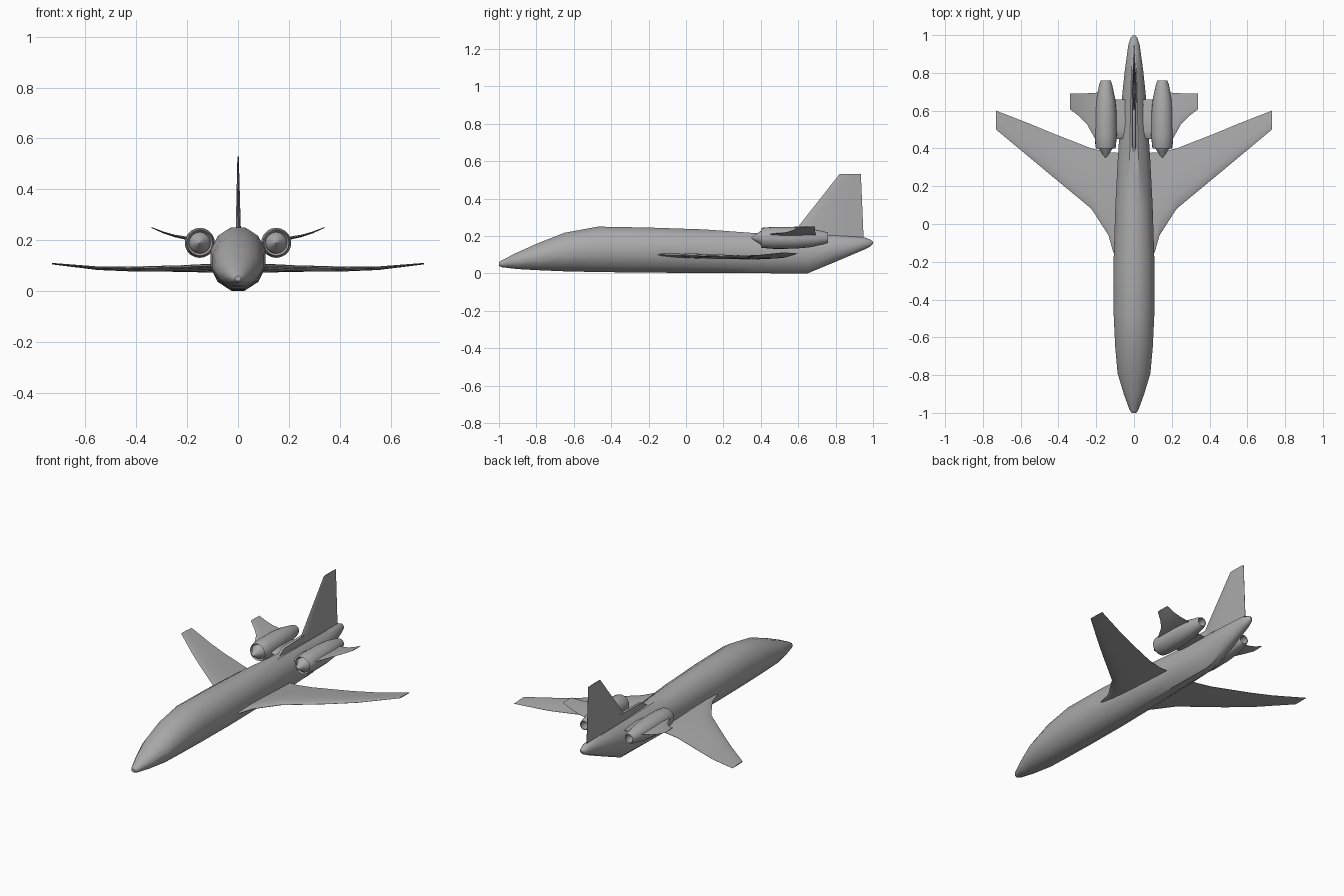
import bpy, bmesh, math

if "Cube" in bpy.data.objects:
    bpy.data.objects.remove(bpy.data.objects["Cube"])

grey = bpy.data.materials.new("light grey")
grey.diffuse_color = (0.4, 0.4, 0.4, 1)
grey.use_nodes = True
grey.node_tree.nodes["Principled BSDF"].inputs["Base Color"].default_value = grey.diffuse_color


def loft(name, rings, mirror=False, closed=False, angle=40):
    """Skin a list of equal-length point rings; cap the ends unless closed."""
    bm = bmesh.new()
    vs = [[bm.verts.new(p) for p in r] for r in rings]
    n = len(vs[0])
    pairs = list(zip(vs, vs[1:]))
    if closed:
        pairs.append((vs[-1], vs[0]))
    for a, b in pairs:
        for i in range(n):
            j = (i + 1) % n
            bm.faces.new((a[i], a[j], b[j], b[i]))
    if not closed:
        bm.faces.new(vs[0])
        bm.faces.new(vs[-1])
    bmesh.ops.recalc_face_normals(bm, faces=bm.faces)
    me = bpy.data.meshes.new(name)
    bm.to_mesh(me)
    bm.free()
    me.materials.append(grey)
    ob = bpy.data.objects.new(name, me)
    bpy.context.collection.objects.link(ob)
    if mirror:
        ob.modifiers.new("mirror", "MIRROR").use_mirror_merge = False
    bpy.ops.object.select_all(action='DESELECT')
    ob.select_set(True)
    bpy.context.view_layer.objects.active = ob
    bpy.ops.object.shade_smooth_by_angle(angle=math.radians(angle))
    return ob


def oval(cx, y, cz, rx, rz, n, start=0.0):
    return [(cx + rx * math.cos(start + 2 * math.pi * i / n), y,
             cz + rz * math.sin(start + 2 * math.pi * i / n)) for i in range(n)]


# thin aerofoil outline: chord fraction, thickness fraction
FOIL = [(0, 0), (.04, .5), (.2, .95), (.45, 1), (.75, .5), (1, .08),
        (1, -.08), (.75, -.4), (.45, -.8), (.2, -.8), (.04, -.45)]


def wing_rings(sections):
    return [[(x, le + c * (te - le), zl + c * (zt - zl) + t * th) for c, t in FOIL]
            for x, le, te, zl, zt, th in sections]


# fuselage: y, half width, bottom, top
hull = [(-1, .012, .04, .06), (-.985, .024, .033, .07), (-.9, .056, .023, .113),
        (-.79, .09, .017, .162), (-.65, .103, .011, .217), (-.47, .112, .007, .25),
        (-.2, .112, .004, .245), (.1, .102, .002, .235), (.36, .088, .001, .216),
        (.65, .068, .0, .207), (.8, .052, .062, .202), (.95, .031, .126, .194),
        (.985, .019, .143, .181), (1, .006, .158, .17)]
loft("fuselage", [oval(0, y, (b + t) / 2, w, (t - b) / 2 / math.sin(math.radians(75)), 12,
                       math.radians(15)) for y, w, b, t in hull], angle=35)

# main wings: x, leading y, trailing y, leading z, trailing z, half thickness
loft("main_wing", wing_rings([
    (.03, -.20, .375, .1, .075, .012), (.11, -.15, .378, .1, .075, .012),
    (.135, -.06, .38, .099, .075, .013), (.225, .08, .40, .094, .077, .012),
    (.43, .25, .48, .09, .08, .009), (.55, .35, .53, .092, .085, .007),
    (.73, .5, .6, .109, .106, .003)]), mirror=True)

# engine nacelles with hollow inlet and exhaust: y, radius
shell = [(.425, .03), (.41, .045), (.40, .05), (.41, .054), (.47, .059), (.58, .058),
         (.66, .051), (.74, .034), (.76, .027), (.757, .023), (.70, .023), (.68, .002), (.43, .002)]
loft("engine_nacelle", [oval(.15, y, .19, r, r, 20) for y, r in shell], mirror=True, closed=True)

# inlet cones
loft("inlet_cone", [oval(.15, y, .19, r, r, 16)
                    for y, r in [(.35, .002), (.365, .015), (.39, .03), (.405, .042), (.44, .044)]],
     mirror=True)

# pylons joining nacelles to the body
loft("engine_pylon", wing_rings([(.04, .45, .66, .175, .175, .012),
                                 (.13, .45, .66, .185, .185, .012)]), mirror=True)

# tailplanes outside the nacelles
loft("tailplane", wing_rings([
    (.16, .42, .70, .2, .2, .008), (.2, .44, .695, .208, .206, .007),
    (.25, .53, .692, .218, .215, .005), (.29, .57, .69, .23, .228, .004),
    (.34, .608, .69, .25, .25, .002)]), mirror=True)

# vertical fin: z, leading y, trailing y, half thickness
fin = [(.17, .535, .95, .014), (.25, .6, .947, .011), (.53, .82, .935, .003)]
loft("tail_fin", [[(t * th, le + c * (te - le), z) for c, t in FOIL] for z, le, te, th in fin])

# low dorsal ridge ahead of the fin
loft("dorsal_ridge", [[(-w, y, .18), (w, y, .18), (w * .6, y, t), (-w * .6, y, t)]
                      for y, w, t in [(.38, .012, .212), (.43, .014, .245), (.6, .014, .25), (.68, .01, .25)]])
